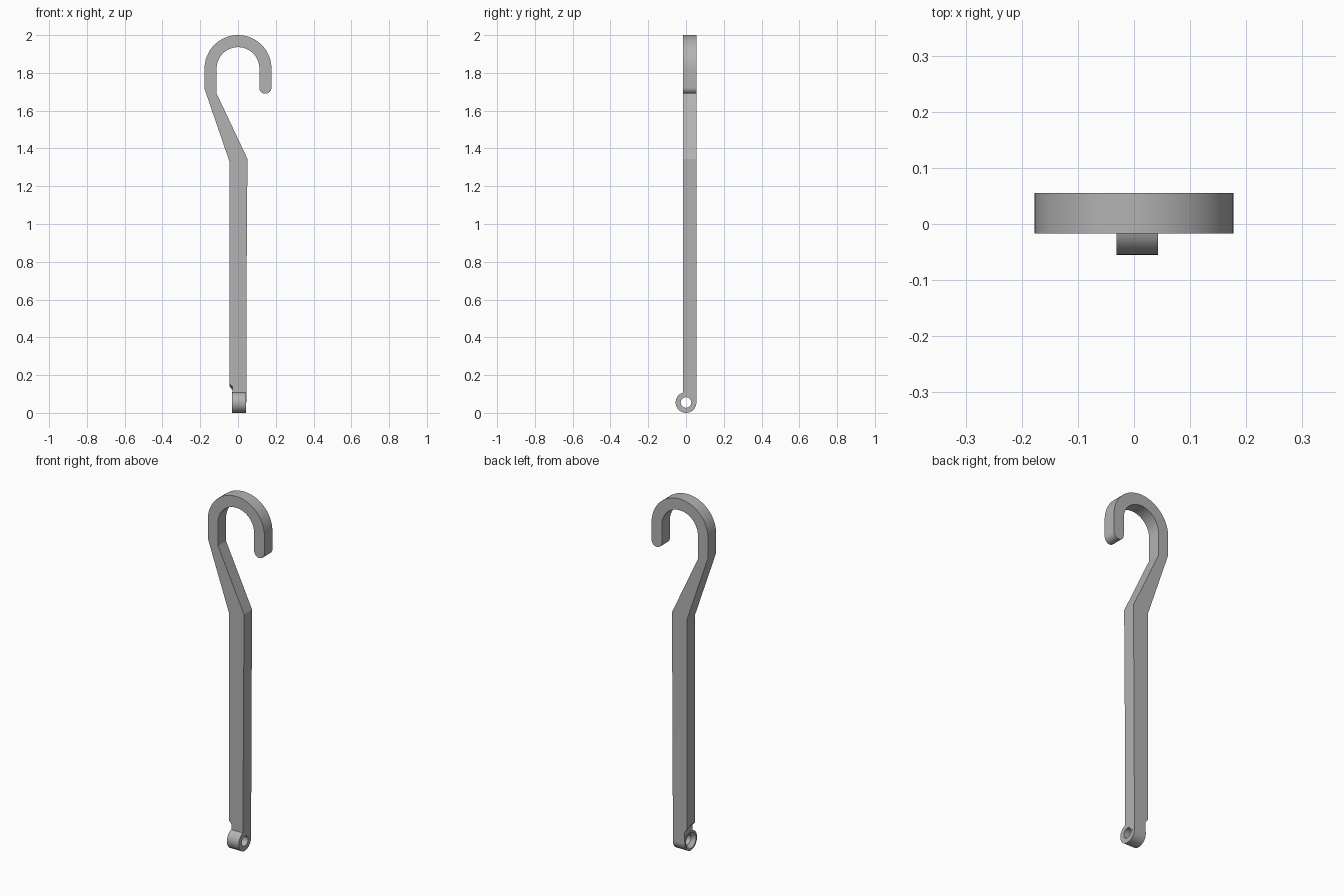
import bpy, bmesh
from math import sin, cos, pi, radians
from mathutils import Matrix

if "Cube" in bpy.data.objects:
    bpy.data.objects.remove(bpy.data.objects["Cube"], do_unlink=True)

grey = bpy.data.materials.new("plain grey")
grey.use_nodes = True
grey.diffuse_color = (0.45, 0.45, 0.45, 1)
grey.node_tree.nodes["Principled BSDF"].inputs["Base Color"].default_value = (0.45, 0.45, 0.45, 1)

FRONT, BACK = -0.017, 0.055
EYE = 0.055            # height and outer radius of the eyelet
BOW = 1.823            # height of the hook bow centre


def finish(bm, name):
    bmesh.ops.recalc_face_normals(bm, faces=bm.faces)
    mesh = bpy.data.meshes.new(name)
    bm.to_mesh(mesh)
    bm.free()
    mesh.materials.append(grey)
    ob = bpy.data.objects.new(name, mesh)
    bpy.context.collection.objects.link(ob)
    return ob


def arc(cx, cz, r, start, end, n):
    angles = [radians(start + (end - start) * i / n) for i in range(n + 1)]
    return [(cx + r * cos(a), cz + r * sin(a)) for a in angles]


def round_x(name, x0, x1, r0, r1):
    """Cylinder or cone along x about the eyelet axis."""
    bm = bmesh.new()
    place = Matrix.Translation(((x0 + x1) / 2, 0, EYE)) @ Matrix.Rotation(pi / 2, 4, 'Y')
    bmesh.ops.create_cone(bm, cap_ends=True, segments=64, radius1=r0, radius2=r1,
                          depth=x1 - x0, matrix=place)
    return finish(bm, name)


def combine(ob, other, operation):
    mod = ob.modifiers.new(operation, 'BOOLEAN')
    mod.object, mod.operation, mod.solver = other, operation, 'EXACT'
    bpy.context.view_layer.objects.active = ob
    bpy.ops.object.modifier_apply(modifier=mod.name)
    bpy.data.objects.remove(other, do_unlink=True)


# Shank and hook outline, extruded front to back
outline = [(-0.045, EYE), (0.044, EYE), (0.045, 0.65), (0.05, 1.345), (-0.113, 1.69)]
outline += arc(0, BOW, 0.113, 180, 0, 40)
outline += arc(0.145, 1.722, 0.032, 180, 360, 20)
outline += arc(0, BOW, 0.177, 0, 180, 48)
outline += [(-0.177, 1.715), (-0.045, 1.33)]
bm = bmesh.new()
face = bm.faces.new([bm.verts.new((x, FRONT, z)) for x, z in outline])
side = bmesh.ops.extrude_face_region(bm, geom=[face])["geom"]
bmesh.ops.translate(bm, vec=(0, BACK - FRONT, 0),
                    verts=[v for v in side if isinstance(v, bmesh.types.BMVert)])
hook = finish(bm, "hook_shank")

# Conical relief beside the eyelet, the eyelet itself, its bore and countersink
combine(hook, round_x("relief_cutter", -0.066, -0.03, 0.125, 0.085), 'DIFFERENCE')
combine(hook, round_x("eyelet", -0.031, 0.043, EYE, EYE), 'UNION')
combine(hook, round_x("bore_cutter", -0.1, 0.1, 0.028, 0.028), 'DIFFERENCE')
combine(hook, round_x("countersink_cutter", -0.035, -0.01, 0.048, 0.027), 'DIFFERENCE')

bpy.ops.object.select_all(action='DESELECT')
hook.select_set(True)
bpy.context.view_layer.objects.active = hook
bpy.ops.object.shade_smooth_by_angle(angle=radians(20))
